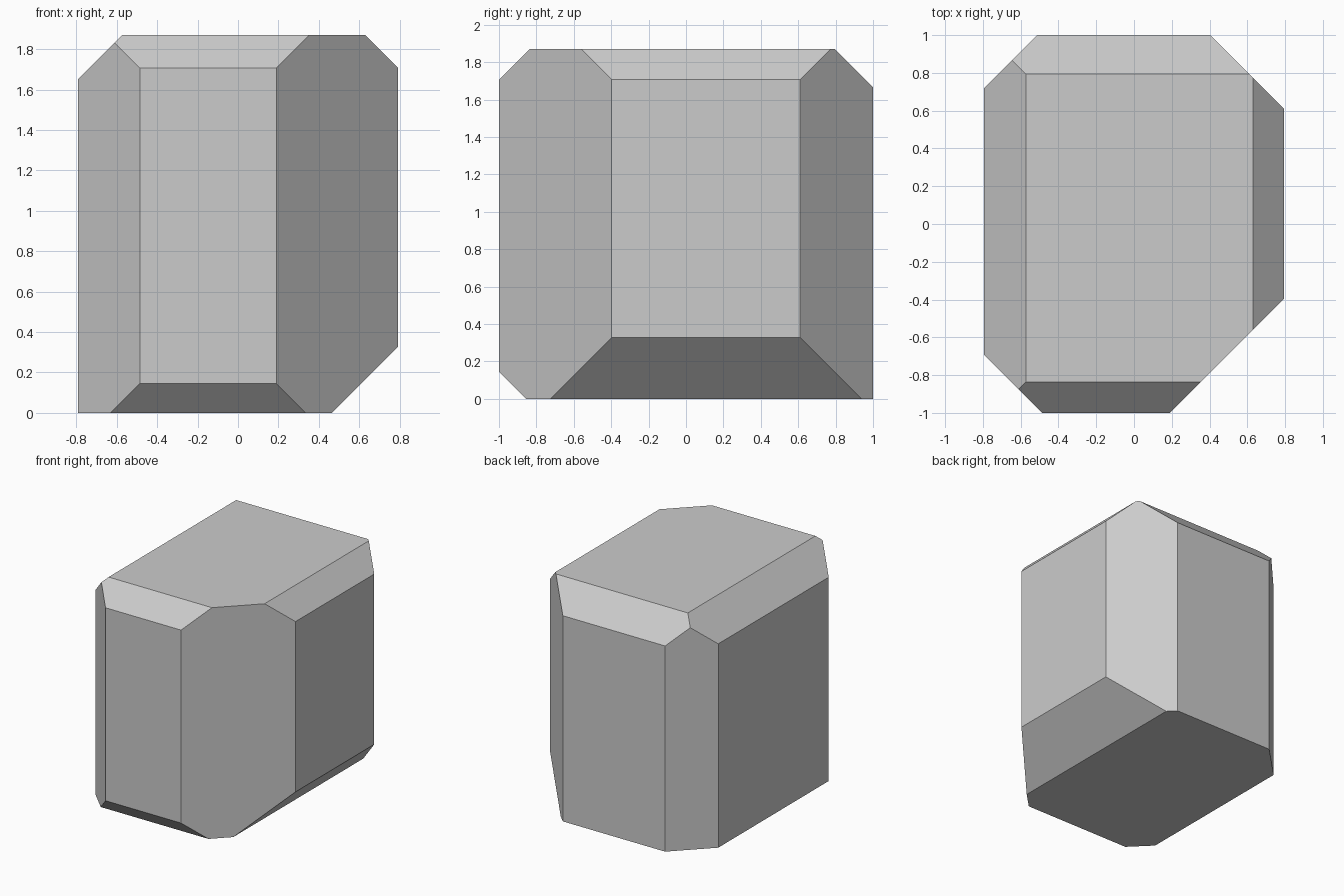
import bpy, bmesh
from mathutils import Vector

if "Cube" in bpy.data.objects:
    bpy.data.objects.remove(bpy.data.objects["Cube"])

HX, HY, H = 0.793, 1.0, 1.87

# Plain block standing on the floor
bm = bmesh.new()
bmesh.ops.create_cube(bm, size=1)
bmesh.ops.scale(bm, vec=(2 * HX, 2 * HY, H), verts=bm.verts)
bmesh.ops.translate(bm, vec=(0, 0, H / 2), verts=bm.verts)

# 45-degree edge chamfers: edge direction signs and chamfer width
chamfers = [
    ((-1, -1, 0), 0.307),  # front left
    ((1, -1, 0), 0.603),   # front right
    ((1, 1, 0), 0.39),     # back right
    ((-1, 1, 0), 0.28),    # back left
    ((1, 0, -1), 0.328),   # bottom right
    ((1, 0, 1), 0.163),    # top right
    ((-1, 0, 1), 0.22),    # top left
    ((0, -1, 1), 0.163),   # top front
    ((0, 1, 1), 0.205),    # top back
    ((0, -1, -1), 0.145),  # bottom front
]


def chamfer(signs, width):
    """Slice one box edge off and cap the cut."""
    n = Vector(signs)
    edge = Vector((n.x * HX, n.y * HY, H / 2 + n.z * H / 2))
    cut = bmesh.ops.bisect_plane(
        bm, geom=bm.verts[:] + bm.edges[:] + bm.faces[:], dist=1e-5,
        plane_co=edge - n * width / 2, plane_no=n.normalized(), clear_outer=True)
    rim = [g for g in cut["geom_cut"] if isinstance(g, bmesh.types.BMEdge)]
    bmesh.ops.contextual_create(bm, geom=rim)


for signs, width in chamfers:
    chamfer(signs, width)
bmesh.ops.recalc_face_normals(bm, faces=bm.faces)

mesh = bpy.data.meshes.new("chamfered_block")
bm.to_mesh(mesh)
bm.free()
bpy.context.collection.objects.link(bpy.data.objects.new("chamfered_block", mesh))
